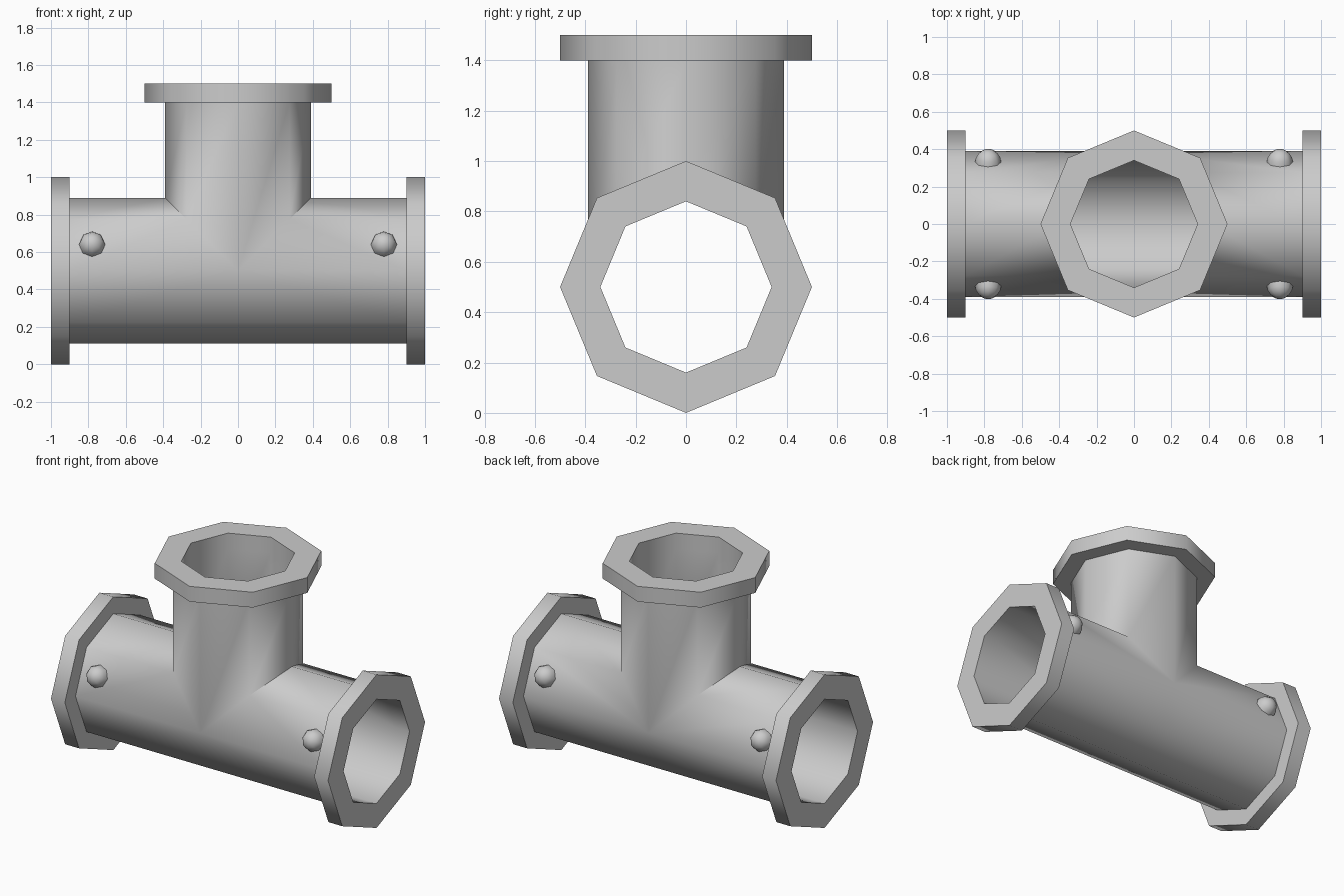
import bpy, bmesh, math
from mathutils import Matrix, Vector

if "Cube" in bpy.data.objects:
    bpy.data.objects.remove(bpy.data.objects["Cube"])

SIDES = 8
R_OUT, R_IN, R_FLANGE = 0.39, 0.34, 0.5
AXIS_Z = 0.5
OCT = [(math.cos(i * math.tau / SIDES), math.sin(i * math.tau / SIDES)) for i in range(SIDES)]


def finish(name, bm):
    bmesh.ops.remove_doubles(bm, verts=bm.verts, dist=1e-4)
    bmesh.ops.recalc_face_normals(bm, faces=bm.faces)
    mesh = bpy.data.meshes.new(name)
    bm.to_mesh(mesh)
    bm.free()
    obj = bpy.data.objects.new(name, mesh)
    bpy.context.collection.objects.link(obj)
    bpy.ops.object.select_all(action='DESELECT')
    obj.select_set(True)
    bpy.context.view_layer.objects.active = obj
    bpy.ops.object.shade_smooth_by_angle(angle=math.radians(50))
    return obj


def loft(bm, rings, closed=False):
    loops = [[bm.verts.new(p) for p in ring] for ring in rings]
    pairs = list(zip(loops, loops[1:])) + ([(loops[-1], loops[0])] if closed else [])
    for a, b in pairs:
        for i in range(SIDES):
            j = (i + 1) % SIDES
            bm.faces.new((a[i], a[j], b[j], b[i]))


def run_ring(r, x=None, side=1):
    # octagon across the main run; x=None gives the mitred seam
    return [(side * (max(r * s, 0) if x is None else x), r * c, AXIS_Z + r * s) for c, s in OCT]


def branch_ring(r, z=None):
    # octagon across the upright branch; z=None gives the mitred seam
    return [(r * c, r * s, AXIS_Z + abs(r * c) if z is None else z) for c, s in OCT]


# Hollow tee body: two run arms and an upright branch meeting at mitred seams
bm = bmesh.new()
for side in (-1, 1):
    loft(bm, [run_ring(R_OUT, None, side), run_ring(R_OUT, 0.9, side),
              run_ring(R_IN, 0.9, side), run_ring(R_IN, None, side)])
loft(bm, [branch_ring(R_OUT), branch_ring(R_OUT, 1.4),
          branch_ring(R_IN, 1.4), branch_ring(R_IN)])
finish("tee_body", bm)

# Octagonal end flanges
PROFILE = [(R_IN, 0.0), (R_FLANGE, 0.0), (R_FLANGE, 0.1), (R_IN, 0.1)]
for name, side in (("left_flange", -1), ("right_flange", 1)):
    bm = bmesh.new()
    loft(bm, [run_ring(r, 0.9 + d, side) for r, d in PROFILE], closed=True)
    finish(name, bm)
bm = bmesh.new()
loft(bm, [branch_ring(r, 1.4 + d) for r, d in PROFILE], closed=True)
finish("top_flange", bm)

# Domed rivets seated square on the upper side faces of the run
for y_name, y in (("front", -1), ("back", 1)):
    for x_name, x in (("left", -1), ("right", 1)):
        bm = bmesh.new()
        bmesh.ops.create_uvsphere(bm, u_segments=8, v_segments=8, radius=0.07)
        bmesh.ops.delete(bm, geom=[v for v in bm.verts if v.co.z < -0.001], context='VERTS')
        normal = Vector((0, y * math.cos(math.pi / 8), math.sin(math.pi / 8)))
        turn = normal.to_track_quat('Z', 'X').to_matrix().to_4x4()
        place = Matrix.Translation((x * 0.78, y * 0.332, 0.64)) @ turn
        bmesh.ops.transform(bm, matrix=place, verts=bm.verts)
        bmesh.ops.holes_fill(bm, edges=[e for e in bm.edges if e.is_boundary], sides=0)
        finish(f"{y_name}_{x_name}_rivet", bm)
